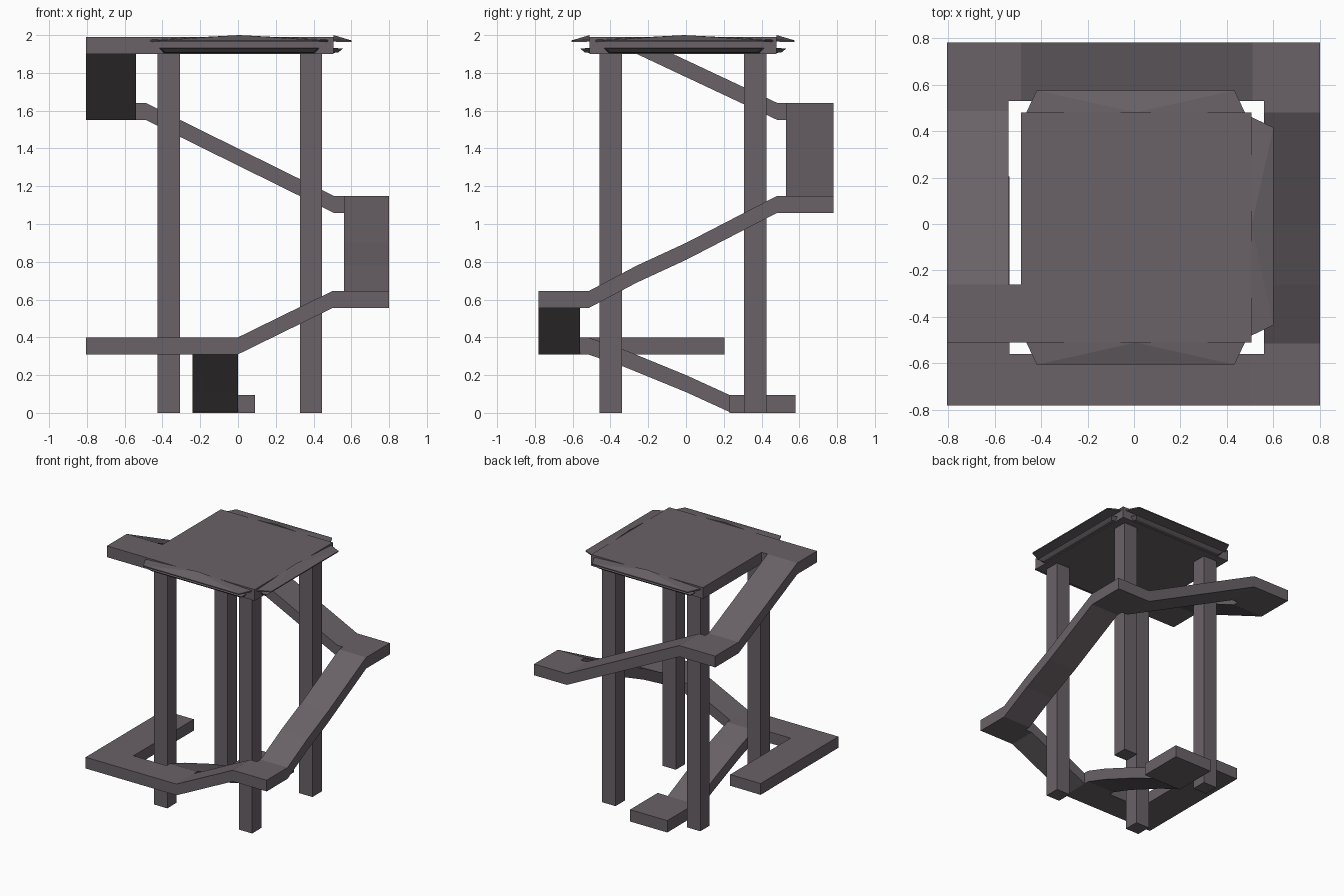
import bpy

if "Cube" in bpy.data.objects:
    bpy.data.objects.remove(bpy.data.objects["Cube"])

mat = bpy.data.materials.new("dark mauve grey")
mat.diffuse_color = (0.142, 0.122, 0.135, 1)
mat.use_nodes = True
mat.node_tree.nodes["Principled BSDF"].inputs["Base Color"].default_value = mat.diffuse_color
T = 0.09  # walkway thickness


def make(name, verts, faces):
    me = bpy.data.meshes.new(name)
    me.from_pydata(verts, [], faces)
    me.materials.append(mat)
    ob = bpy.data.objects.new(name, me)
    bpy.context.collection.objects.link(ob)
    # consistent outward normals
    import bmesh
    bm = bmesh.new()
    bm.from_mesh(me)
    bmesh.ops.recalc_face_normals(bm, faces=bm.faces)
    bm.to_mesh(me)
    bm.free()
    return ob


def strip(name, axis, w0, w1, pts, thick=T):
    """Walkway running along an axis; pts are (distance, top height)."""
    verts, faces = [], []
    for d, z in pts:
        for w, h in ((w0, z - thick), (w1, z - thick), (w1, z), (w0, z)):
            verts.append((d, w, h) if axis == "x" else (w, d, h))
    for i in range(len(pts) - 1):
        a, b = 4 * i, 4 * i + 4
        for k in range(4):
            m = (k + 1) % 4
            faces.append((a + k, a + m, b + m, b + k))
    e = 4 * (len(pts) - 1)
    faces += [(0, 1, 2, 3), (e, e + 1, e + 2, e + 3)]
    return make(name, verts, faces)


# four posts
for i, x in enumerate((-0.425, 0.327)):
    for j, y in enumerate((-0.457, 0.307)):
        strip(f"post_{i}{j}", "x", y, y + 0.118, [(x, 1.92), (x + 0.118, 1.92)], 1.92)

# spiral walkway from the ground pad to the top deck
strip("ground_pad", "y", -0.24, 0.09, [(0.23, 0.095), (0.58, 0.095)], 0.095)
strip("entry_ramp", "y", -0.24, 0.0, [(-0.56, 0.40), (-0.52, 0.40), (-0.33, 0.335), (0.0, 0.2), (0.23, 0.095)])
strip("low_side_arm", "y", -0.805, -0.535, [(-0.56, 0.40), (0.205, 0.40)])
strip("front_ramp", "x", -0.78, -0.56, [(-0.805, 0.40), (0.0, 0.40), (0.5, 0.645), (0.8, 0.645)])
strip("right_ramp", "y", 0.56, 0.8, [(-0.56, 0.645), (-0.515, 0.645), (-0.26, 0.78), (0.0, 0.9), (0.48, 1.148), (0.53, 1.148)])
strip("back_ramp", "x", 0.53, 0.78, [(0.8, 1.148), (0.51, 1.148), (-0.487, 1.64), (-0.805, 1.64)])
strip("left_ramp", "y", -0.805, -0.54, [(0.53, 1.64), (0.485, 1.64), (-0.26, 1.99)])

# top deck and its landing
strip("top_deck", "x", -0.51, 0.48, [(-0.487, 1.99), (0.505, 1.99)])
strip("top_landing", "x", -0.51, -0.26, [(-0.805, 1.99), (-0.487, 1.99)])


# eave trims on the front, right and back edges
def trims(side, place):
    # upper fin, bowed up in the middle of its inner edge
    v = [(-0.47, 0, 1.975), (0, 0, 2.0), (0.47, 0, 1.975), (0.425, 0.095, 1.972), (-0.425, 0.095, 1.972),
         (-0.47, 0, 1.965), (0.47, 0, 1.965), (0.425, 0.095, 1.964), (-0.425, 0.095, 1.964)]
    f = [(0, 1, 4), (1, 3, 4), (1, 2, 3), (5, 6, 7, 8), (4, 3, 7, 8), (0, 4, 8, 5), (2, 3, 7, 6), (0, 1, 2, 6, 5)]
    make(side + "_upper_fin", [place(*p) for p in v], f)
    # lower lip, tapering downward
    v = [(-0.425, 0, 1.933), (0.425, 0, 1.933), (0.415, 0.05, 1.928), (-0.415, 0.05, 1.928),
         (-0.40, 0, 1.906), (0.40, 0, 1.906), (0.39, 0.025, 1.908), (-0.39, 0.025, 1.908)]
    f = [(0, 1, 2, 3), (4, 5, 6, 7), (0, 1, 5, 4), (1, 2, 6, 5), (2, 3, 7, 6), (3, 0, 4, 7)]
    make(side + "_lower_lip", [place(*p) for p in v], f)


trims("front", lambda u, o, z: (u + 0.007, -0.51 - o, z))
trims("back", lambda u, o, z: (u + 0.007, 0.48 + o, z))
trims("right", lambda u, o, z: (0.505 + o, u - 0.01, z))
